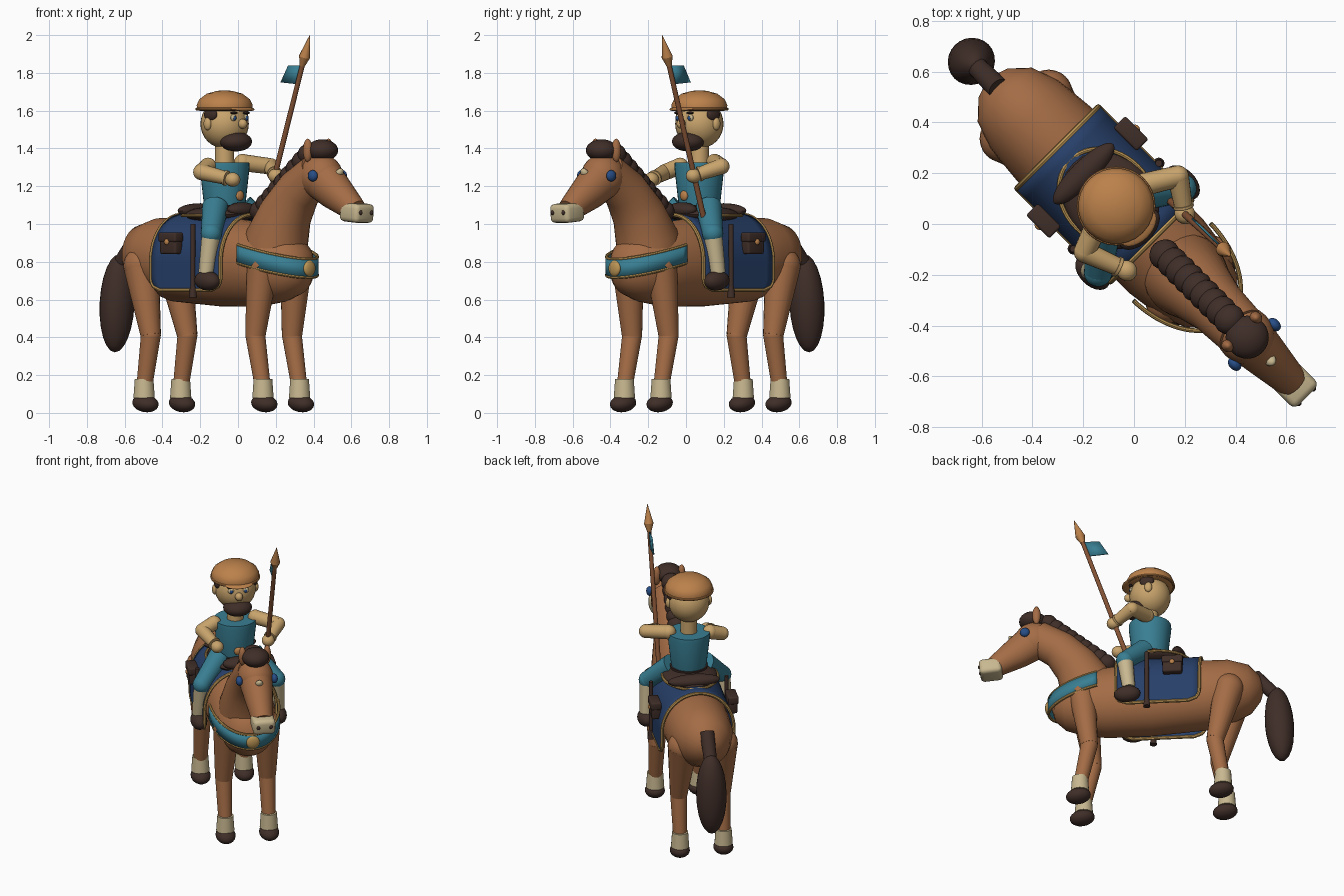
import bpy, bmesh, math
from mathutils import Matrix, Vector

if "Cube" in bpy.data.objects:
    bpy.data.objects.remove(bpy.data.objects["Cube"])

def material(name, r, g, b):
    m = bpy.data.materials.new(name)
    m.diffuse_color = (r, g, b, 1)
    m.use_nodes = True
    m.node_tree.nodes["Principled BSDF"].inputs["Base Color"].default_value = m.diffuse_color
    return m

COAT = material("chestnut coat", .37, .15, .06)
DARK = material("dark brown", .05, .027, .021)
SKIN = material("skin", .58, .37, .15)
HAT = material("hat tan", .50, .22, .07)
BLUE = material("navy cloth", .02, .05, .14)
TEAL = material("teal", .04, .21, .29)
BEIGE = material("cream", .58, .48, .28)
WOOD = material("shaft wood", .23, .085, .035)
GOLD = material("gold trim", .50, .30, .09)
EYE = material("eye blue", .02, .075, .24)
parts = []

def add(name, bm, mat):
    bmesh.ops.recalc_face_normals(bm, faces=bm.faces)
    me = bpy.data.meshes.new(name)
    bm.to_mesh(me)
    bm.free()
    me.materials.append(mat)
    ob = bpy.data.objects.new(name, me)
    bpy.context.collection.objects.link(ob)
    parts.append(ob)
    return ob

def ball(name, loc, size, mat, tilt=0, seg=24):
    bm = bmesh.new()
    m = Matrix.Translation(loc) @ Matrix.Rotation(math.radians(tilt), 4, 'Y') @ Matrix.Diagonal((*size, 1))
    bmesh.ops.create_uvsphere(bm, u_segments=seg, v_segments=seg // 2, radius=1, matrix=m)
    return add(name, bm, mat)

def cone(name, a, b, r1, r2, mat, seg=20):
    a, b = Vector(a), Vector(b)
    bm = bmesh.new()
    m = Matrix.Translation((a + b) / 2) @ (b - a).to_track_quat('Z', 'Y').to_matrix().to_4x4()
    bmesh.ops.create_cone(bm, cap_ends=True, segments=seg, radius1=r1, radius2=r2, depth=(b - a).length, matrix=m)
    return add(name, bm, mat)

def box(name, loc, size, bevel, mat, tilt=0):
    bm = bmesh.new()
    m = Matrix.Translation(loc) @ Matrix.Rotation(math.radians(tilt), 4, 'Y') @ Matrix.Diagonal((*size, 1))
    bmesh.ops.create_cube(bm, size=1, matrix=m)
    bmesh.ops.bevel(bm, geom=bm.edges[:], offset=bevel, segments=3, affect='EDGES', profile=.5)
    return add(name, bm, mat)

def loft(name, stations, mat, seg=32):
    """Elliptical rings (x, z, in-plane radius, side radius) along a path in the middle plane."""
    bm, rings = bmesh.new(), []
    for i, (x, z, rn, ry) in enumerate(stations):
        p, q = stations[max(i - 1, 0)], stations[min(i + 1, len(stations) - 1)]
        t = Vector((q[0] - p[0], 0, q[1] - p[1])).normalized()
        n = Vector((-t.z, 0, t.x))
        ang = [2 * math.pi * k / seg for k in range(seg)]
        rings.append([bm.verts.new(Vector((x, 0, z)) + n * rn * math.cos(a) + Vector((0, ry * math.sin(a), 0)))
                      for a in ang])
    for r, s in zip(rings, rings[1:]):
        for k in range(seg):
            bm.faces.new((r[k], r[(k + 1) % seg], s[(k + 1) % seg], s[k]))
    bm.faces.new(rings[0])
    bm.faces.new(rings[-1])
    return add(name, bm, mat)

def sheet(name, rows, mat, thick):
    bm = bmesh.new()
    vs = [[bm.verts.new(p) for p in row] for row in rows]
    for r, s in zip(vs, vs[1:]):
        for k in range(len(r) - 1):
            bm.faces.new((r[k], r[k + 1], s[k + 1], s[k]))
    ob = add(name, bm, mat)
    mod = ob.modifiers.new("thickness", 'SOLIDIFY')
    mod.thickness, mod.offset = thick, 0
    return ob

def cord(name, pts, r, mat, closed=False):
    cu = bpy.data.curves.new(name, 'CURVE')
    cu.dimensions, cu.bevel_depth, cu.bevel_resolution = '3D', r, 2
    sp = cu.splines.new('POLY')
    sp.points.add(len(pts) - 1)
    for p, c in zip(sp.points, pts):
        p.co = (*c, 1)
    sp.use_cyclic_u = closed
    tmp = bpy.data.objects.new(name, cu)
    me = bpy.data.meshes.new_from_object(tmp)
    bpy.data.objects.remove(tmp)
    bm = bmesh.new()
    bm.from_mesh(me)
    return add(name, bm, mat)

# Horse body, neck and head (built facing +x)
loft("horse_body", [(-.805, .84, .02, .02), (-.785, .84, .08, .08), (-.72, .84, .155, .15), (-.61, .835, .197, .19),
     (-.45, .81, .222, .205), (-.1, .80, .238, .208), (.18, .785, .222, .205), (.33, .775, .19, .185),
     (.43, .77, .15, .145), (.49, .77, .09, .09), (.51, .77, .02, .02)], COAT)
loft("horse_neck", [(.27, .78, .17, .17), (.29, .92, .172, .165), (.36, 1.06, .14, .14),
     (.46, 1.18, .12, .115), (.60, 1.27, .11, .105)], COAT)
ball("horse_head", (.62, 0, 1.25), (.125, .112, .12), COAT)
loft("horse_snout", [(.62, 1.25, .118, .108), (.73, 1.17, .10, .09), (.88, 1.07, .062, .065)], COAT)
box("muzzle", (.89, 0, 1.06), (.14, .14, .10), .025, BEIGE, 5)
ball("forehead_mark", (.755, 0, 1.265), (.02, .024, .035), BEIGE, 40)
ball("forelock", (.63, 0, 1.39), (.085, .085, .058), DARK)
for i in range(9):
    f = i / 8
    ball("mane_tuft", (.17 + .36 * f, 0, 1.07 + .30 * f), (.06, .062, .055), DARK, -40, 20)

# Tail
cone("tail_root", (-.75, 0, .93), (-.89, 0, .78), .045, .04, DARK)
ball("tail", (-.905, 0, .58), (.09, .095, .26), DARK, 4)

for s in (-1, 1):
    ball("horse_eye", (.67, s * .11, 1.255), (.03, .022, .03), EYE)
    ball("horse_ear", (.60, s * .078, 1.39), (.026, .024, .062), COAT)
    ball("nostril", (.958, s * .04, 1.06), (.01, .012, .013), DARK, 0, 12)
    # Horse legs: hip x, knee x, foot x
    for label, hip, knee, foot, r in (("front", .31, .267, .324, .085), ("hind", -.60, -.516, -.566, .095)):
        top, mid, low = (hip, s * .125, .78), (knee, s * .137, .41), (foot, s * .137, .13)
        ball(label + "_shoulder", top, (r, r, r), COAT)
        cone(label + "_upper_leg", top, mid, r, .054, COAT)
        ball(label + "_knee", mid, (.053, .053, .053), COAT)
        cone(label + "_lower_leg", mid, low, .053, .042, COAT)
        cone(label + "_sock", (foot, s * .137, .08), (foot, s * .137, .18), .057, .05, BEIGE)
        ball(label + "_hoof", (foot + .01, s * .137, .05), (.078, .062, .046), DARK, 8)

# Saddle cloth with trimmed border
def cloth_point(t, e):
    a = abs(t)
    y = .226 * (math.sin(a) if a < math.pi / 2 else 1)
    drop = max(0, (a - 1.9) / .32)
    half = .26 - .07 * (1 - math.sqrt(max(0, 1 - drop * drop)))
    return (-.165 + e * half, math.copysign(y, t), .80 + .248 * math.cos(a))
ts = [-2.22 + 4.44 * i / 48 for i in range(49)]
es = [-1 + i / 5 for i in range(11)]
sheet("saddle_cloth", [[cloth_point(t, e) for e in es] for t in ts], BLUE, .012)
border = [cloth_point(t, -1) for t in ts] + [cloth_point(t, 1) for t in reversed(ts)]
cord("cloth_border", border, .011, GOLD, True)

# Saddle
ball("saddle_seat", (-.13, 0, 1.05), (.21, .17, .045), DARK)
ball("saddle_back", (-.28, 0, 1.07), (.05, .165, .04), DARK)
ball("saddle_horn", (.03, 0, 1.075), (.055, .10, .04), DARK)
ring = [2 * math.pi * k / 48 for k in range(48)]
cord("saddle_piping", [(-.15 + .205 * math.cos(a), .172 * math.sin(a), 1.045) for a in ring], .009, GOLD, True)

# Chest band with edging and medallion
def band_point(a, h):
    return (.2 + .33 * math.cos(a), .215 * math.sin(a), .845 - .08 * math.cos(a) + h)
arc = [math.radians(-88 + 176 * i / 36) for i in range(37)]
sheet("chest_band", [[band_point(a, h) for h in (-.048, .048)] for a in arc], TEAL, .014)
for h in (-.048, .048):
    cord("chest_band_edge", [band_point(a, h) for a in arc], .009, GOLD)
ball("chest_medallion", (.535, 0, .765), (.018, .042, .042), GOLD)

# Rider torso and head
loft("rider_torso", [(-.1, 1.05, .10, .10), (-.1, 1.12, .112, .112), (-.1, 1.30, .132, .132), (-.1, 1.325, .13, .13)], TEAL)
loft("rider_belt", [(-.1, 1.07, .114, .114), (-.1, 1.10, .117, .117)], DARK)
ball("torso_button", (.015, 0, 1.15), (.014, .027, .027), HAT)
cone("rider_neck", (-.1, 0, 1.31), (-.1, 0, 1.43), .052, .05, SKIN)
ball("rider_head", (-.1, 0, 1.53), (.128, .128, .13), SKIN, 0, 32)
loft("hat", [(-.1, 1.598, .13, .13), (-.1, 1.605, .147, .147), (-.1, 1.63, .149, .149), (-.1, 1.66, .135, .135),
     (-.1, 1.69, .095, .095), (-.1, 1.705, .04, .04), (-.1, 1.707, .005, .005)], HAT, 28)
ball("hat_peak", (.02, 0, 1.61), (.055, .09, .012), HAT, 8)
cord("hat_band", [(-.1 + .147 * math.cos(a), .147 * math.sin(a), 1.608) for a in ring], .008, HAT, True)
ball("nose", (.035, 0, 1.53), (.026, .024, .026), SKIN)
ball("beard", (-.015, 0, 1.436), (.08, .09, .052), DARK)

for s in (-1, 1):
    ball("rider_ear", (-.1, s * .128, 1.53), (.024, .018, .034), SKIN)
    ball("sideburn", (-.09, s * .115, 1.58), (.045, .02, .035), DARK)
    ball("eye_white", (.012, s * .045, 1.562), (.012, .02, .018), BEIGE, 0, 16)
    ball("pupil", (.021, s * .045, 1.56), (.007, .01, .012), EYE, 0, 12)
    ball("brow", (.016, s * .047, 1.588), (.012, .025, .007), DARK, 0, 12)
    # Rider legs
    hip, knee, ankle = (-.07, s * .10, 1.09), (.035, s * .235, .95), (.01, s * .25, .74)
    cone("rider_thigh", hip, knee, .07, .055, TEAL)
    ball("rider_knee", knee, (.056, .056, .056), TEAL)
    cone("rider_shin", knee, ankle, .05, .04, BEIGE)
    ball("rider_boot", (.02, s * .25, .70), (.082, .052, .052), DARK, 4)
    # Saddle bag and hanging strap
    box("saddle_bag", (-.26, s * .24, .895), (.12, .06, .11), .012, DARK)
    box("bag_flap", (-.26, s * .243, .93), (.13, .066, .05), .01, DARK)
    ball("bag_button", (-.26, s * .275, .905), (.016, .01, .016), HAT, 0, 14)
    cone("hanging_strap", (-.10, s * .238, 1.0), (-.10, s * .238, .64), .013, .013, DARK)
    cone("strap_weight", (-.10, s * .238, .67), (-.10, s * .238, .612), .015, .022, DARK)

# Rider arms
for side, sh, el, ha in (("right", (-.09, -.135, 1.305), (-.06, -.215, 1.275), (.11, -.15, 1.235)),
                         ("left", (-.09, .125, 1.325), (-.01, .255, 1.305), (.113, .17, 1.255))):
    ball(side + "_shoulder", sh, (.046, .046, .046), SKIN)
    cone(side + "_upper_arm", sh, el, .045, .043, SKIN)
    ball(side + "_elbow", el, (.043, .043, .043), SKIN)
    cuff = Vector(el).lerp(Vector(ha), .75)
    cone(side + "_forearm", el, cuff, .043, .036, SKIN)
    cone(side + "_cuff", cuff, Vector(el).lerp(Vector(ha), .82), .041, .041, SKIN)
    ball(side + "_hand", ha, (.042, .04, .038), SKIN)

# Lance with spearhead and pennant
foot, tip = Vector((.035, .165, 1.04)), Vector((.358, .18, 2.0))
along = lambda f: foot.lerp(tip, f)
cone("lance_shaft", foot, along(.87), .015, .013, WOOD)
cone("spear_socket", along(.83), along(.88), .014, .03, HAT, 12)
cone("spear_head", along(.88), tip, .03, .001, HAT, 12)
sheet("pennant", [[(.30, .179, 1.84), (.20, .179, 1.84)], [(.268, .177, 1.74), (.145, .177, 1.75)]], TEAL, .008)

# Turn the whole group, then smooth rounded surfaces
turn = Matrix.Rotation(math.radians(-45), 4, 'Z')
for ob in parts:
    ob.data.transform(turn)
    ob.select_set(True)
bpy.context.view_layer.objects.active = parts[0]
bpy.ops.object.shade_smooth_by_angle(angle=math.radians(35))
